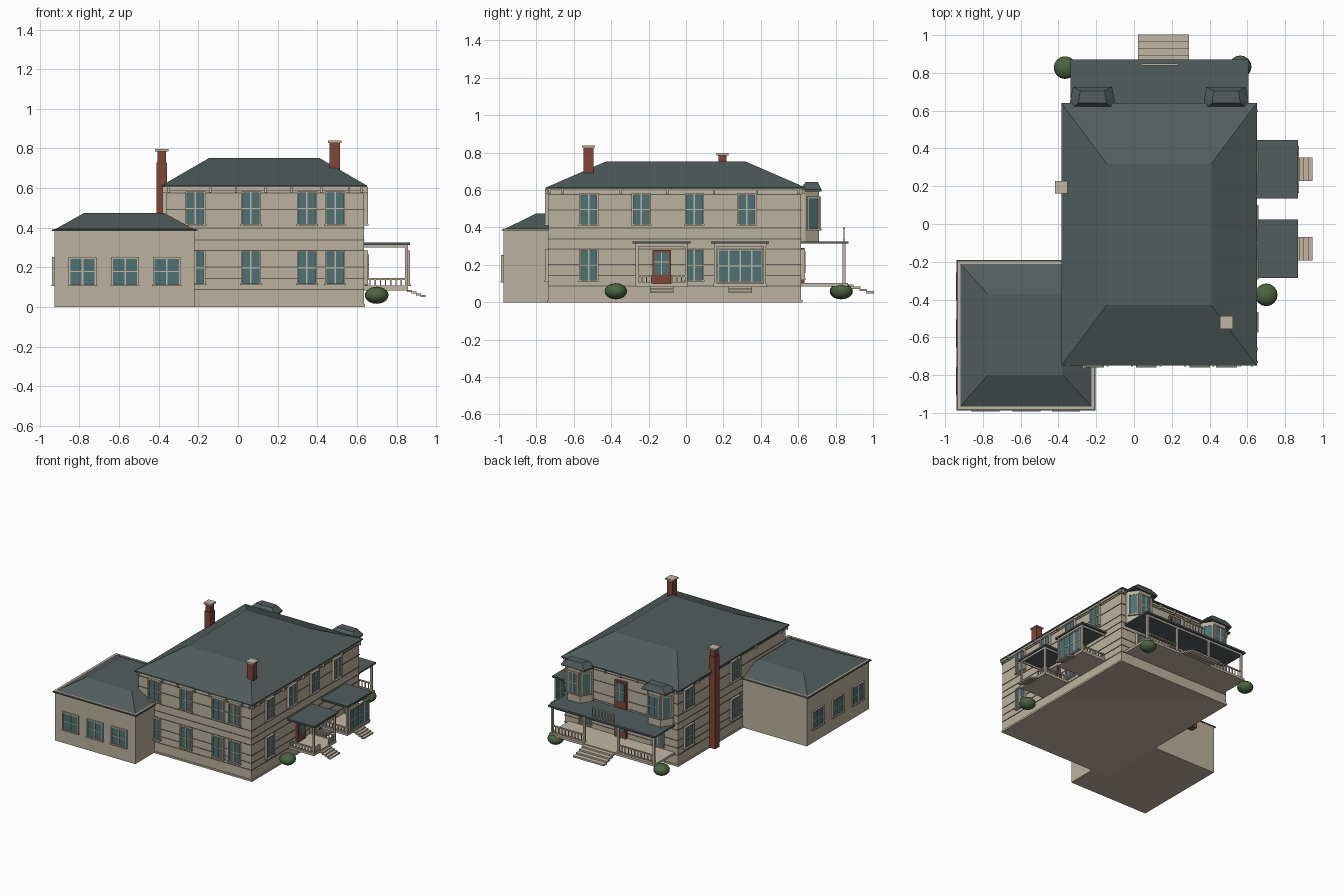
import bpy, bmesh, math
from mathutils import Matrix, Vector

if "Cube" in bpy.data.objects:
    bpy.data.objects.remove(bpy.data.objects["Cube"])


def material(name, r, g, b):
    m = bpy.data.materials.new(name)
    m.diffuse_color = (r, g, b, 1)
    m.use_nodes = True
    m.node_tree.nodes["Principled BSDF"].inputs["Base Color"].default_value = m.diffuse_color
    return m


WALL = material("tan_siding", 0.50, 0.44, 0.34)
TRIM = material("cream_trim", 0.54, 0.47, 0.37)
LINE = material("siding_shadow_line", 0.13, 0.12, 0.10)
ROOF = material("slate_roof", 0.085, 0.11, 0.11)
GLASS = material("teal_glass", 0.075, 0.17, 0.175)
BRICK = material("red_brick", 0.22, 0.062, 0.04)
LEAF = material("bush_green", 0.07, 0.13, 0.05)


def finish(name, bm, mats):
    bmesh.ops.recalc_face_normals(bm, faces=bm.faces[:])
    me = bpy.data.meshes.new(name)
    bm.to_mesh(me)
    bm.free()
    for m in mats:
        me.materials.append(m)
    ob = bpy.data.objects.new(name, me)
    bpy.context.collection.objects.link(ob)
    return ob


def add_box(bm, b, index=0):
    x0, x1, y0, y1, z0, z1 = b
    vs = [bm.verts.new((x, y, z)) for z in (z0, z1)
          for x, y in ((x0, y0), (x1, y0), (x1, y1), (x0, y1))]
    for f in ((3, 2, 1, 0), (4, 5, 6, 7), (0, 1, 5, 4), (1, 2, 6, 5), (2, 3, 7, 6), (3, 0, 4, 7)):
        bm.faces.new([vs[i] for i in f]).material_index = index


def boxes(name, mat, *items):
    bm = bmesh.new()
    for b in items:
        add_box(bm, b)
    return finish(name, bm, [mat])


def loft(name, mat, low, high, z0, z1):
    """Solid between two outlines with equal point counts."""
    bm = bmesh.new()
    a = [bm.verts.new((x, y, z0)) for x, y in low]
    b = [bm.verts.new((x, y, z1)) for x, y in high]
    bm.faces.new(a[::-1])
    bm.faces.new(b)
    n = len(a)
    for i in range(n):
        bm.faces.new((a[i], a[(i + 1) % n], b[(i + 1) % n], b[i]))
    return finish(name, bm, [mat])


def rect(x0, x1, y0, y1):
    return [(x0, y0), (x1, y0), (x1, y1), (x0, y1)]


def place(ob, x, y, angle):
    ob.matrix_world = Matrix.Translation((x, y, 0)) @ Matrix.Rotation(math.radians(angle), 4, 'Z')


def window(name, x, y, angle, w, z0, z1, panes=2, depth=0.02, bar=True):
    """Framed window; angle 0 faces the front (-y)."""
    bm = bmesh.new()
    h, t = w / 2, 0.009
    add_box(bm, (-h + t, h - t, -depth * 0.55, 0, z0 + t, z1 - t), 1)
    for s in (-1, 1):
        add_box(bm, (min(s * h, s * (h - t)), max(s * h, s * (h - t)), -depth, 0, z0, z1))
    add_box(bm, (-h, h, -depth, 0, z1 - t, z1))
    add_box(bm, (-h - 0.004, h + 0.004, -depth - 0.004, 0, z0, z0 + t))
    for i in range(1, panes):
        u = -h + w * i / panes
        add_box(bm, (u - 0.004, u + 0.004, -depth * 0.8, 0, z0, z1))
    if bar:
        zm = (z0 + z1) / 2
        add_box(bm, (-h, h, -depth * 0.7, 0, zm - 0.003, zm + 0.003))
    place(finish(name, bm, [TRIM, GLASS]), x, y, angle)


def door(name, x, y, angle, z0, z1):
    bm = bmesh.new()
    add_box(bm, (-0.05, 0.05, -0.018, 0, z0, z1), 0)
    zg = z0 + (z1 - z0) * 0.28
    add_box(bm, (-0.038, 0.038, -0.022, 0, zg, z1 - 0.015), 1)
    add_box(bm, (-0.003, 0.003, -0.025, 0, zg, z1 - 0.015), 2)
    zm = (zg + z1) / 2
    add_box(bm, (-0.038, 0.038, -0.025, 0, zm - 0.003, zm + 0.003), 2)
    place(finish(name, bm, [BRICK, GLASS, TRIM]), x, y, angle)


def railing(name, p, q, z0, z1):
    """Top and bottom rails with balusters between two ground points."""
    p, q = Vector(p), Vector(q)
    length = (q - p).length
    bm = bmesh.new()
    add_box(bm, (0, length, -0.005, 0.005, z1 - 0.009, z1))
    add_box(bm, (0, length, -0.004, 0.004, z0 + 0.006, z0 + 0.012))
    n = max(2, round(length / 0.028))
    for i in range(n + 1):
        u = length * i / n
        add_box(bm, (u - 0.003, u + 0.003, -0.003, 0.003, z0, z1))
    d = q - p
    place(finish(name, bm, [TRIM]), p.x, p.y, math.degrees(math.atan2(d.y, d.x)))


# Main block: walls, base trim, cornice, siding lines
X0, X1, Y0, Y1 = -0.36, 0.635, -0.735, 0.615


def ring(e, z0, z1):
    return (X0 - e, X1 + e, Y0 - e, Y1 + e, z0, z1)


boxes("main_walls", WALL, ring(0, 0, 0.605))
boxes("base_trim", TRIM, ring(0.007, 0, 0.013))
boxes("cornice", TRIM, ring(0.008, 0.588, 0.606))
boxes("siding_lines", LINE, *[ring(0.003, z, z + 0.005)
                              for z in (0.085, 0.14, 0.2, 0.283, 0.335, 0.395, 0.49, 0.573)])
boxes("main_eave", ROOF, (-0.385, 0.65, -0.75, 0.64, 0.604, 0.613))
loft("main_roof", ROOF, rect(-0.385, 0.65, -0.75, 0.64), rect(-0.145, 0.41, -0.43, 0.32), 0.613, 0.752)

# Eave brackets
br = []
for x in (-0.35, -0.14, -0.01, 0.14, 0.27, 0.42, 0.56, 0.625):
    br += [(x - 0.006, x + 0.006, y, y + 0.022, 0.578, 0.606) for y in (Y0 - 0.02, Y1)]
for y in (-0.73, -0.66, -0.35, -0.1, 0.15, 0.38, 0.6):
    br += [(x, x + 0.022, y - 0.006, y + 0.006, 0.578, 0.606) for x in (X0 - 0.022, X1)]
boxes("eave_brackets", TRIM, *br)

# Side wing
boxes("wing_walls", WALL, (-0.925, -0.22, -0.975, -0.195, 0, 0.385))
boxes("wing_eave", ROOF, (-0.94, -0.205, -0.987, -0.19, 0.383, 0.39))
boxes("wing_gutter", TRIM, (-0.932, -0.213, -0.979, -0.198, 0.385, 0.394))
loft("wing_roof", ROOF, rect(-0.925, -0.22, -0.972, -0.205), rect(-0.775, -0.375, -0.80, -0.37), 0.391, 0.475)

# Windows
for x in (-0.785, -0.57, -0.36):
    window("wing_front_window", x, -0.975, 0, 0.14, 0.105, 0.252, 2, 0.013)
for y in (-0.33, -0.58, -0.83):
    window("wing_side_window", -0.925, y, -90, 0.14, 0.105, 0.252, 2, 0.013)
for z0, z1 in ((0.11, 0.285), (0.41, 0.583)):
    for x in (-0.215, 0.065, 0.348, 0.49):
        window("front_window", x, Y0, 0, 0.102, z0, z1)
    for y in (-0.52, -0.24, 0.045, 0.325):
        if z0 > 0.3 or y in (-0.52, 0.045):
            window("right_window", X1, y, 90, 0.102, z0, z1)
    for y in (0.49, -0.095):
        window("left_window", X0, y, -90, 0.115, z0, z1)
for x in (-0.19, 0.45):
    window("porch_back_window", x, Y1, 180, 0.102, 0.12, 0.285)

# Doors
door("side_door", X1, -0.13, 90, 0.098, 0.28)
door("back_door", 0.135, Y1, 180, 0.103, 0.29)
door("balcony_door", 0.135, Y1, 180, 0.335, 0.55)

# Chimneys
boxes("left_chimney", BRICK, (-0.412, -0.358, 0.168, 0.222, 0, 0.73),
      (-0.406, -0.364, 0.174, 0.216, 0.73, 0.785))
boxes("left_chimney_cap", TRIM, (-0.418, -0.352, 0.162, 0.228, 0.785, 0.797))
boxes("right_chimney", BRICK, (0.463, 0.515, -0.548, -0.494, 0.62, 0.83))
boxes("right_chimney_cap", TRIM, (0.455, 0.523, -0.556, -0.486, 0.828, 0.839))

# Upper bay windows
for c in (-0.22, 0.488):
    def outline(e, yb, f=0.055):
        return [(c - 0.105 - e, yb), (c + 0.105 + e, yb), (c + 0.105 + e, 0.64 + e),
                (c + f + e, 0.712 + e), (c - f - e, 0.712 + e), (c - 0.105 - e, 0.64 + e)]
    low = outline(0, 0.61)
    loft("bay_body", WALL, low, low, 0.322, 0.595)
    window("bay_front_glass", c, 0.712, 180, 0.10, 0.385, 0.565, 2, 0.009)
    for s in (-1, 1):
        a = math.degrees(math.atan2(0.072, 0.05))
        window("bay_side_glass", c + s * 0.08, 0.676, 180 - s * a, 0.078, 0.385, 0.565, 1, 0.009, False)
    rim = outline(0.013, 0.61, 0.09)
    loft("bay_eave", ROOF, rim, rim, 0.592, 0.603)
    top = [(c + (x - c) * 0.62, min(max(y, 0.64), 0.705)) for x, y in rim]
    loft("bay_roof", ROOF, rim, top, 0.603, 0.643)

# Back porch
boxes("back_porch_deck", TRIM, (-0.33, 0.60, 0.61, 0.865, 0.085, 0.103))
boxes("back_porch_roof", ROOF, (-0.335, 0.605, 0.61, 0.87, 0.313, 0.326))
boxes("back_porch_beam", TRIM, (-0.32, 0.59, 0.838, 0.852, 0.299, 0.314))
posts = (-0.312, 0.0, 0.30, 0.583)
boxes("back_porch_posts", TRIM, *[(x - 0.008, x + 0.008, 0.837, 0.853, 0.1, 0.314) for x in posts])
railing("back_rail", (posts[0], 0.845), (posts[1], 0.845), 0.1, 0.165)
railing("back_rail", (posts[2], 0.845), (posts[3], 0.845), 0.1, 0.165)
railing("balcony_rail", (0.04, 0.845), (0.23, 0.845), 0.326, 0.40)
boxes("back_steps", TRIM, *[(0.02, 0.29, 0.855 + i * 0.036, 0.896 + i * 0.036,
                             0.083 - i * 0.012, 0.096 - i * 0.012) for i in range(4)])

# Two side porches
for yc, open_front in ((-0.13, True), (0.29, False)):
    boxes("side_porch_deck", TRIM, (0.63, 0.858, yc - 0.142, yc + 0.142, 0.083, 0.1))
    boxes("side_porch_roof", ROOF, (0.63, 0.867, yc - 0.155, yc + 0.155, 0.313, 0.326))
    beams = [(0.845, 0.856, yc - 0.14, yc + 0.14, 0.299, 0.314)]
    for s in (-1, 1):
        y = yc + s * 0.132
        beams += [(0.635, 0.85, y - 0.005, y + 0.005, 0.299, 0.314),
                  (0.843, 0.857, y - 0.007, y + 0.007, 0.095, 0.314)]
        railing("side_rail", (0.64, y), (0.85, y), 0.095, 0.145)
        if open_front:
            railing("front_rail", (0.85, y), (0.85, yc + s * 0.055), 0.095, 0.145)
    boxes("side_porch_posts", TRIM, *beams)
    boxes("side_steps", TRIM, *[(0.852 + i * 0.023, 0.877 + i * 0.023, yc - 0.062, yc + 0.062,
                                 0.076 - i * 0.009, 0.086 - i * 0.009) for i in range(4)])
# Glazed screen on the rear side porch
window("porch_screen", 0.856, 0.29, 90, 0.245, 0.105, 0.285, 4, 0.013)

# Bushes
for x, y in ((0.70, -0.375), (-0.365, 0.828), (0.562, 0.832)):
    bm = bmesh.new()
    bmesh.ops.create_uvsphere(bm, u_segments=16, v_segments=10, radius=0.06)
    bmesh.ops.transform(bm, verts=bm.verts[:], matrix=Matrix.Translation((x, y, 0.059)) @ Matrix.Diagonal((1, 1, 0.72, 1)))
    for f in bm.faces:
        f.smooth = True
    finish("bush", bm, [LEAF])
